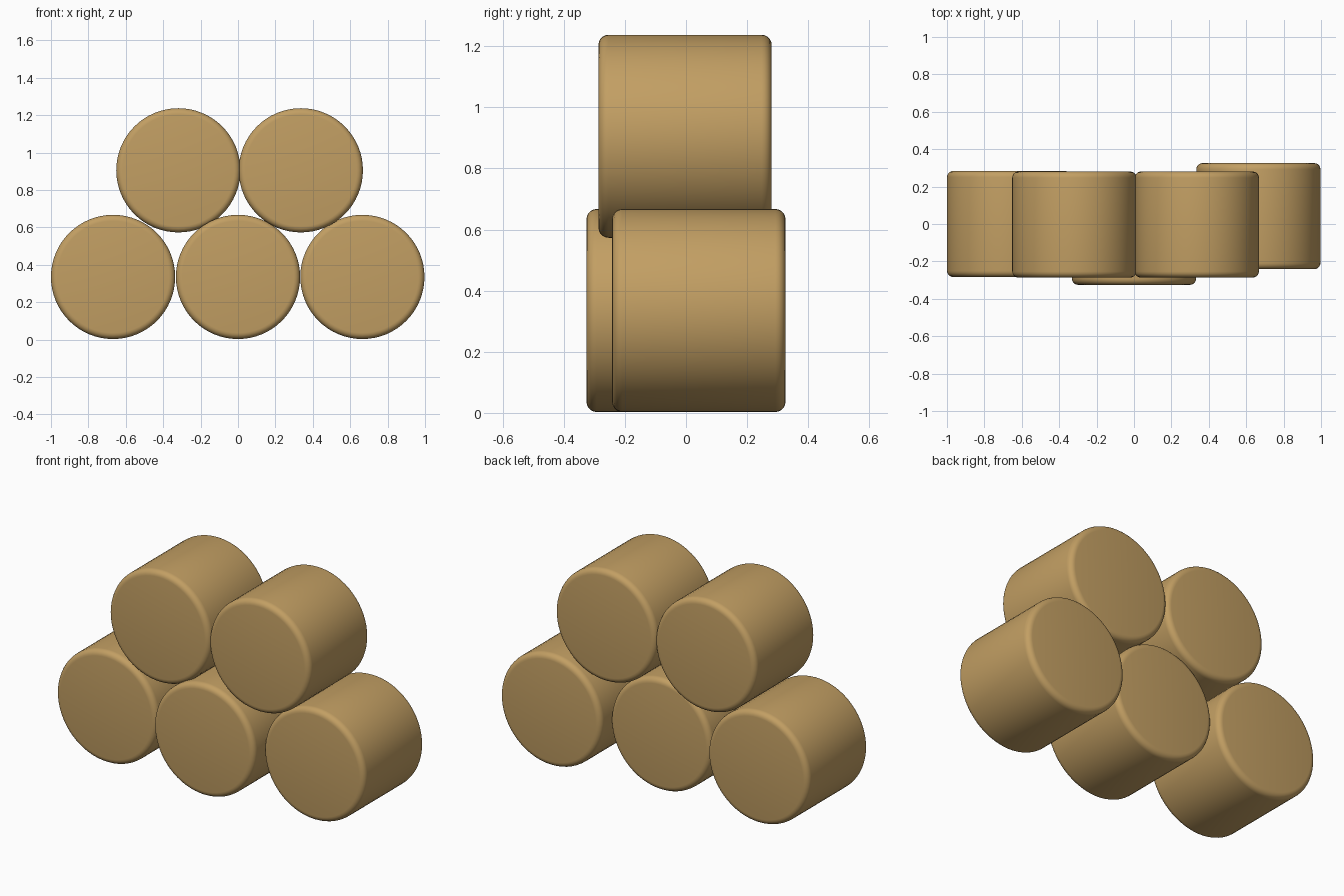
import bpy
import math

RADIUS, LENGTH = 0.332, 0.567

if "Cube" in bpy.data.objects:
    bpy.data.objects.remove(bpy.data.objects["Cube"], do_unlink=True)

# Single tan material
tan = bpy.data.materials.new("tan wood")
tan.use_nodes = True
colour = (0.54, 0.345, 0.125, 1)
tan.diffuse_color = colour
tan.node_tree.nodes["Principled BSDF"].inputs["Base Color"].default_value = colour


def log(name, x, y, z):
    """Round log lying along y, with softened rims."""
    bpy.ops.mesh.primitive_cylinder_add(
        vertices=64, radius=RADIUS, depth=LENGTH,
        location=(x, y, z), rotation=(math.pi / 2, 0, 0))
    ob = bpy.context.object
    ob.name = name
    ob.data.materials.append(tan)
    bevel = ob.modifiers.new("rounded rim", "BEVEL")
    bevel.width = 0.033
    bevel.segments = 5
    bevel.limit_method = "ANGLE"
    bevel.angle_limit = math.radians(40)
    bpy.ops.object.modifier_apply(modifier=bevel.name)
    bpy.ops.object.shade_smooth_by_angle(angle=math.radians(35))


# Bottom row
log("bottom_right_log", -0.668, 0.0, 0.335)
log("bottom_middle_log", 0.0, -0.042, 0.335)
log("bottom_left_log", 0.665, 0.042, 0.335)

# Top row, resting in the gaps
log("top_right_log", -0.319, -0.003, 0.905)
log("top_left_log", 0.336, -0.003, 0.905)
